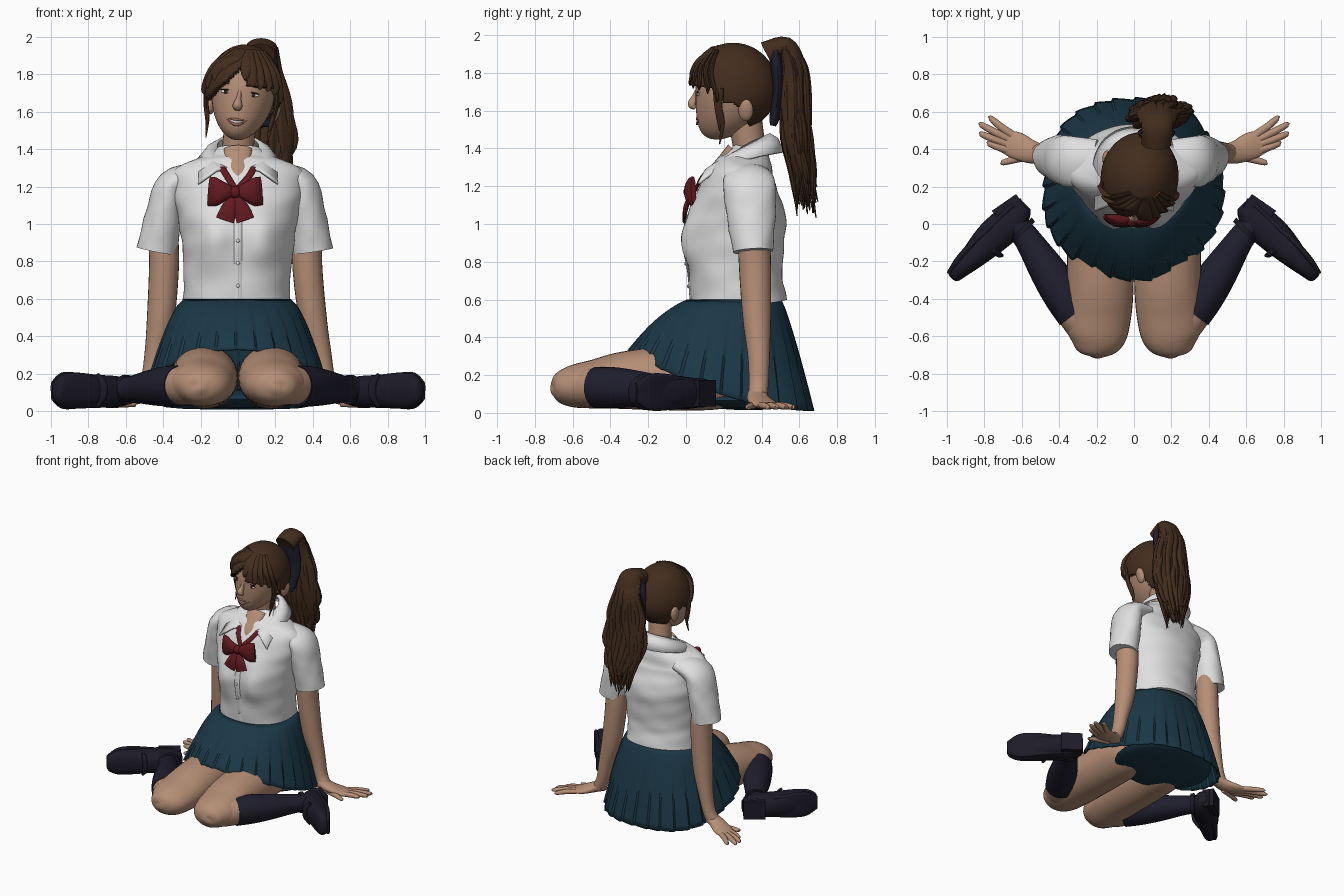
import bpy, bmesh, math, random
from math import sin, cos, pi, radians
from mathutils import Vector, Matrix

if "Cube" in bpy.data.objects:
    bpy.data.objects.remove(bpy.data.objects["Cube"])

random.seed(4)


def mat(name, r, g, b):
    m = bpy.data.materials.new(name)
    m.diffuse_color = (r, g, b, 1)
    m.use_nodes = True
    m.node_tree.nodes["Principled BSDF"].inputs["Base Color"].default_value = m.diffuse_color
    return m


SKIN = mat("skin", .46, .27, .18)
WHITE = mat("shirt white", .74, .74, .74)
TEAL = mat("skirt teal", .011, .039, .062)
NAVY = mat("sock navy", .014, .013, .027)
SHOE = mat("shoe dark", .012, .011, .021)
HAIR = mat("hair brown", .056, .026, .013)
RED = mat("bow red", .12, .010, .014)
LIP = mat("lip rose", .33, .14, .09)
DARK = mat("eye dark", .03, .018, .012)


def finish(name, bm, m, M=None, angle=45):
    if M:
        bm.transform(M)
    bmesh.ops.recalc_face_normals(bm, faces=bm.faces)
    me = bpy.data.meshes.new(name)
    bm.to_mesh(me)
    bm.free()
    me.materials.append(m)
    me.shade_smooth()
    me.set_sharp_from_angle(angle=radians(angle))
    ob = bpy.data.objects.new(name, me)
    bpy.context.collection.objects.link(ob)
    return ob


def thicken(ob, t, offset=-1):
    mod = ob.modifiers.new("thickness", 'SOLIDIFY')
    mod.thickness, mod.offset = t, offset


def spline(pts, sub):
    """Catmull-Rom through tuples of any length."""
    out = []
    for i in range(len(pts) - 1):
        a, b, c, d = pts[max(i-1, 0)], pts[i], pts[i+1], pts[min(i+2, len(pts)-1)]
        for k in range(sub):
            t = k / sub
            out.append([.5*(2*q + (r-p)*t + (2*p-5*q+4*r-s)*t*t + (3*q-p-3*r+s)*t**3)
                        for p, q, r, s in zip(a, b, c, d)])
    return out + [list(pts[-1])]


def tube(name, pts, m, ref=(1, 0, 0), n=24, sub=5, side=1, M=None, power=2, wob=0):
    """Loft of ovals (x, y, z, radius along ref, radius across)."""
    bm = bmesh.new()
    pts = spline(pts, sub)
    rings = []
    for i, p in enumerate(pts):
        t = (Vector(pts[min(i+1, len(pts)-1)][:3]) - Vector(pts[max(i-1, 0)][:3])).normalized()
        u = Vector(ref)
        u = (u - t * u.dot(t)).normalized()
        v = t.cross(u)
        ring = []
        for k in range(n):
            a = 2 * pi * k / n
            f = (abs(cos(a))**power + abs(sin(a))**power) ** (-1/power)
            f *= 1 + wob * sin(5*a + 31*p[2]) + wob * sin(3*a - 47*p[2])
            q = Vector(p[:3]) + (u * (cos(a)*max(p[3], .002)) + v * (sin(a)*max(p[4], .002))) * f
            ring.append(bm.verts.new((q.x * side, q.y, q.z)))
        rings.append(ring)
    for r, s in zip(rings, rings[1:]):
        for k in range(n):
            bm.faces.new((r[k], r[(k+1) % n], s[(k+1) % n], s[k]))
    bm.faces.new(rings[0])
    bm.faces.new(rings[-1])
    return finish(name, bm, m, M)


def ball(name, c, r, m, M=None, rot=0, seg=24):
    bm = bmesh.new()
    bmesh.ops.create_uvsphere(bm, u_segments=seg, v_segments=seg//2, radius=1)
    bm.transform(Matrix.Translation(c) @ Matrix.Rotation(rot, 4, 'Y') @ Matrix.Diagonal((*r, 1)))
    return finish(name, bm, m, M)


# ---------- shirt body, with the chest swelled forward ----------
body = tube("shirt_body", [(-.01, .28, .57, .285, .255), (-.005, .265, .72, .285, .245),
                           (0, .27, .9, .3, .25), (0, .275, 1.05, .325, .255), (0, .285, 1.17, .35, .215),
                           (0, .305, 1.26, .36, .175), (0, .325, 1.32, .27, .14), (0, .335, 1.36, .18, .115),
                           (0, .345, 1.4, .12, .09)], WHITE, n=80, sub=6, power=2.2, wob=.006)
for v in body.data.vertices:
    if v.co.y < .27:
        g = sum(math.exp(-(v.co.x - s*.135)**2/.011 - (v.co.z - .91)**2/.017) for s in (-1, 1))
        v.co.y -= .062 * g
tube("shirt_placket", [(0, .025, .6, .022, .006), (0, .012, .75, .022, .006), (0, -.012, .9, .022, .008),
                       (0, .006, 1.05, .022, .008)], WHITE, n=8)
for z, y in ((.67, .012), (.79, -.002), (.91, -.02), (1.02, -.008)):
    ball("button", (0, y, z), (.01, .006, .01), WHITE, seg=12)

# collar: a folded band that drops to a point on each side of the front
bm = bmesh.new()
rows = []
for i in range(81):
    s = i / 40 - 1
    a, w = s * radians(156), abs(s)**5
    sg = 1 if s > 0 else -1
    top = (.11*sin(a), .335 + .105*cos(a) - w*.09, 1.425 + .05*cos(a) - w*.08)
    mid = (.16*sin(a) + sg*w*.05, .332 + .15*cos(a) - w*.09, 1.405 + .045*cos(a) - w*.08)
    low = (.205*sin(a) + sg*w*.13, .33 + .185*cos(a) - w*.095, 1.35 + .03*cos(a) - w*.11)
    rows.append([bm.verts.new(p) for p in (top, mid, low)])
for r, q in zip(rows, rows[1:]):
    for k in (0, 1):
        bm.faces.new((r[k], q[k], q[k+1], r[k+1]))
thicken(finish("shirt_collar", bm, WHITE), .014, 0)

# ---------- bow ----------
for s in (-1, 1):
    tube("bow_wing", [(-.015, .03, 1.17, .022, .02), (-.015+s*.05, .02, 1.172, .048, .03),
                      (-.015+s*.1, .025, 1.172, .075, .03), (-.015+s*.14, .04, 1.175, .078, .015)],
         RED, ref=(0, 0, 1), n=16)
    tube("bow_tail", [(-.015, .03, 1.16, .015, .012), (-.015+s*.03, 0, 1.09, .04, .014),
                      (-.015+s*.055, -.01, 1.02, .05, .008)], RED, n=12)
    tube("bow_strap", [(-.01, .05, 1.18, .015, .01), (s*.055, .085, 1.25, .018, .01),
                       (s*.085, .135, 1.3, .018, .01)], RED, n=10)
ball("bow_knot", (-.015, .015, 1.17), (.03, .028, .034), RED)

# ---------- neck, arms, hands ----------
tube("neck", [(0, .335, 1.27, .09, .08), (0, .335, 1.4, .085, .085), (.015, .31, 1.56, .085, .09)], SKIN)
tube("open_neckline", [(0, .1, 1.235, .008, .008), (0, .132, 1.285, .04, .014), (0, .185, 1.34, .065, .02),
                       (0, .245, 1.4, .075, .03)], SKIN, n=16)
for s in (-1, 1):
    e = .025 if s < 0 else 0
    tube("sleeve", [(.2, .33, 1.265, .12, .06), (.335+e/2, .335, 1.21, .137, .085),
                    (.37+e, .345, 1.05, .13, .098), (.4+e*1.4, .355, .855, .106, .108)],
         WHITE, ref=(0, 1, 0), side=s, n=32, wob=.012)
    tube("arm", [(.375+e, .36, .95, .08, .085), (.37+e, .365, .78, .08, .085),
                 (.40+e/2, .375, .5, .074, .075), (.445, .385, .3, .055, .058),
                 (.475, .385, .16, .046, .052), (.505, .38, .085, .05, .05)], SKIN, side=s)
    tube("palm", [(.48, .375, .1, .045, .05), (.55, .385, .07, .036, .062),
                  (.63, .42, .045, .026, .072), (.69, .44, .035, .016, .06)],
         SKIN, ref=(0, 0, 1), side=s)
    for bx, by, tx, ty in ((.65, .475, .775, .565), (.67, .455, .825, .53), (.68, .43, .825, .48),
                           (.67, .395, .785, .43), (.55, .365, .71, .328)):
        tube("finger", [(bx, by, .04, .018, .022), ((bx+tx)/2, (by+ty)/2, .038, .018, .02),
                        (tx-.01, ty, .03, .013, .015), (tx, ty, .028, .004, .004)],
             SKIN, ref=(0, 0, 1), side=s, n=12, sub=4)

# ---------- skirt: pleated loft, hem high on the thighs and low at the back ----------
bm = bmesh.new()
N, T, rows = 224, 14, []
for j in range(T + 1):
    t = j / T
    row = []
    for i in range(N):
        a = 2 * pi * i / N
        sx, cy = sin(a), cos(a)                     # cy = 1 is the front
        f = (abs(sx)**2.2 + abs(cy)**2.2) ** (-1/2.2)
        h = t ** (.85 - .2 * abs(sx))
        saw = (a * 28 / (2*pi)) % 1
        k = f * (1 + t * (.034 * saw - .02 + .014 * sin(5*a + 1)))
        hem = .012 + .32 * ((cy + 1) / 2) ** 1.9
        x = -.005 + sx * k * (.285 + (.485 - .285) * h)
        y = .255 + (.19 - .255) * h - cy * k * (.25 + (.49 - .25) * h)
        row.append(bm.verts.new((x, y, .6 + (hem - .6) * t + .02 * sin(pi*t) * max(cy, 0))))
    rows.append(row)
for r, q in zip(rows, rows[1:]):
    for i in range(N):
        bm.faces.new((r[i], r[(i+1) % N], q[(i+1) % N], q[i]))
thicken(finish("skirt", bm, TEAL, angle=30), .01)
ball("skirt_seat", (0, .33, .065), (.38, .31, .05), TEAL)

# ---------- legs, socks, shoes ----------
for s in (-1, 1):
    tube("thigh", [(.16, .3, .18, .1, .1), (.17, .18, .18, .165, .16), (.178, -.1, .182, .178, .168),
                   (.18, -.33, .172, .178, .152), (.19, -.48, .153, .176, .13),
                   (.2, -.6, .14, .158, .112), (.215, -.675, .133, .105, .08),
                   (.22, -.705, .13, .05, .04), (.222, -.712, .13, .005, .005)], SKIN, side=s, n=32)
    tube("shin", [(.2, -.6, .135, .09, .1), (.26, -.53, .137, .105, .11), (.34, -.43, .138, .1, .102)],
         SKIN, ref=(0, 0, 1), side=s)
    tube("sock", [(.305, -.475, .135, .109, .112), (.38, -.37, .133, .108, .11), (.46, -.25, .127, .095, .098),
                  (.57, -.08, .118, .07, .072), (.64, .0, .115, .068, .07)], NAVY, ref=(0, 0, 1), side=s)
    tube("shoe_upper", [(.575, .1, .105, .045, .03), (.6, .075, .105, .07, .06), (.665, .01, .105, .084, .09),
                        (.76, -.075, .107, .088, .09), (.85, -.165, .11, .096, .07),
                        (.92, -.235, .11, .092, .05), (.965, -.28, .108, .06, .035),
                        (.975, -.29, .108, .02, .01)], SHOE, ref=(0, 0, 1), side=s, power=2.4)
    tube("shoe_sole", [(.60, .125, .105, .06, .014), (.66, .09, .105, .076, .016), (.75, .0, .107, .08, .016),
                       (.86, -.1, .11, .096, .016), (.94, -.19, .11, .096, .016),
                       (.99, -.265, .108, .05, .012)], SHOE, ref=(0, 0, 1), side=s, power=4)
    tube("shoe_opening", [(.585, -.045, .115, .078, .08), (.605, -.025, .115, .08, .084)],
         SHOE, ref=(0, 0, 1), side=s)
    tube("shoe_strap", [(.75, -.14, .19, .012, .02), (.72, -.165, .15, .02, .012),
                        (.72, -.165, .08, .02, .012), (.75, -.14, .03, .012, .02)], SHOE, side=s, n=10)
    bm = bmesh.new()                                # heel block
    f = bm.faces.new([bm.verts.new((s*x, y, .035)) for x, y in
                      ((.58, .09), (.63, .16), (.76, .07), (.71, .015))])
    up = bmesh.ops.extrude_face_region(bm, geom=[f])['geom']
    bmesh.ops.translate(bm, vec=(0, 0, .14), verts=[v for v in up if isinstance(v, bmesh.types.BMVert)])
    finish("shoe_heel", bm, SHOE)

# ---------- head (local space, then tilted and turned) ----------
HM = Matrix.Translation((.03, .25, 1.71)) @ Matrix.Rotation(radians(7), 4, 'Y') @ Matrix.Rotation(radians(-6), 4, 'Z')


def shape(d, rx, ry, up, low):
    x, y, z = d
    if z >= 0:
        return Vector((x*rx, y*ry, z*up))
    return Vector((x*rx*(1 - .1*z*z), y*ry - .09*z*z, z*low))


def face_y(x, z):
    zn = min(z / .265, 0)
    return -.2 * math.sqrt(max(0, 1 - zn*zn - (x/.168)**2)) - .09*zn*zn


def skull(rx, ry, up, low, seg):
    bm = bmesh.new()
    bmesh.ops.create_uvsphere(bm, u_segments=seg, v_segments=seg*3//4, radius=1)
    for v in bm.verts:
        v.co = shape(v.co, rx, ry, up, low)
    return bm


finish("head", skull(.168, .2, .23, .265, 48), SKIN, HM)
tube("nose", [(0, -.19, .0, .01, .01), (0, -.203, -.045, .014, .02), (0, -.22, -.08, .026, .022),
              (0, -.2, -.098, .02, .012)], SKIN, M=HM, n=16)
for s in (-1, 1):
    x = s * .075
    y = face_y(x, -.015)
    ball("eye_white", (x, y, -.015), (.028, .008, .01), WHITE, HM)
    ball("iris", (x, y-.005, -.015), (.011, .005, .01), DARK, HM)
    ball("eyelid", (x, y-.002, -.004), (.032, .007, .004), DARK, HM, rot=s*.1)
    ball("brow", (x, face_y(x, .03), .03), (.036, .006, .004), HAIR, HM, rot=s*.12)
    ball("ear", (s*.178, .085, -.085), (.022, .04, .06), SKIN, HM, rot=s*.15)
for name, drop, r, m in (("upper_lip", .004, .007, LIP), ("lower_lip", .03, .008, LIP), ("teeth", .017, .009, WHITE)):
    w = .06 if m is LIP else .045
    tube(name, [(k*w, face_y(k*w, -.165) - (0 if m is LIP else -.003), -.148 - drop*(1-k*k) - .004,
                 r*(1.1-abs(k)), .007*(1.1-abs(k))) for k in (-1, -.5, 0, .5, 1)],
         m, ref=(0, 0, 1), M=HM, n=10)

# ---------- hair ----------
bm = skull(.207, .24, .25, .26, 96)


def opening(c):
    if c.y > -.03:                                  # ears and nape
        return c.z < (-.04 - max(0, c.y) * .5 if c.y < .1 else -.21)
    if c.x < 0:
        line = .14 + 1.1 * c.x
    else:
        line = max(.14 - 2.4 * c.x, .03)
    return c.z < line


bmesh.ops.delete(bm, geom=[f for f in bm.faces if opening(f.calc_center_median())], context='FACES')
thicken(finish("hair_cap", bm, HAIR, HM), .035)


def on_hair(az, el, r):
    """Point on the hair surface; az 0 is the front, el in degrees."""
    a, e = radians(az), radians(el)
    p = shape((sin(a)*cos(e), -cos(a)*cos(e), sin(e)), .205, .236, .25, .26)
    return (*p, r, r*.45)


for az0, el0, az1, el1 in ((5, 60, 7, 14), (10, 62, 18, 6), (20, 62, 31, 4), (30, 60, 45, 3),
                           (40, 60, 60, 0), (50, 60, 74, -10), (-5, 60, -30, 22), (-15, 60, -44, 8),
                           (-25, 60, -58, -2), (-38, 60, -72, -10)):
    mid = on_hair((az0+az1)/2, (el0+el1)/2, .03)
    tube("bang", [on_hair(az0, el0, .02), mid, on_hair(az1, el1+8, .026), on_hair(az1, el1, .006)],
         HAIR, M=HM, n=10)
for s in (-1, 1):
    for dx, end in ((0, -.27), (.012, -.2)):
        tube("side_lock", [(s*.18, -.05-dx, .05, .022, .03), (s*.19, -.06, -.06, .014, .022),
                           (s*.172, -.04-dx, -.16, .012, .014), (s*.165, -.055, end, .003, .003)],
             HAIR, M=HM, n=10)

# ponytail: a core with loose wavy strands around it
CORE = [(.12, .43, 1.9, .08, .07), (.125, .53, 1.94, .085, .05), (.125, .575, 1.83, .1, .06),
        (.13, .575, 1.65, .135, .07), (.135, .59, 1.45, .165, .07), (.14, .615, 1.28, .125, .06),
        (.14, .63, 1.1, .02, .02)]
tube("ponytail", CORE, HAIR, n=28)
for i in range(50):
    a, end = random.uniform(0, 2*pi), random.uniform(1.03, 1.3)
    pts = []
    for j, (x, y, z, rx, ry) in enumerate(CORE[1:]):
        w = .02 * sin(j*2.1 + i) * (j > 1)
        k = .9 if j < 5 else 2.8
        zz = z if j < 4 else (z + .03*sin(i) if j == 4 else end)
        pts.append((x + rx*k*cos(a) + w, y + ry*k*sin(a)*(.6 if j == 0 else 1) + w*.6, zz,
                    (.014, .02, .022, .021, .017, .003)[j], (.014, .018, .018, .017, .014, .003)[j]))
    tube("ponytail_strand", pts, HAIR, n=8, sub=4)
ball("hair_tie", (.12, .475, 1.9), (.09, .035, .07), NAVY)
tube("hair_ribbon", [(.12, .46, 1.96, .05, .02), (.12, .475, 1.88, .09, .035), (.12, .49, 1.72, .1, .03),
                     (.12, .47, 1.57, .07, .028), (.12, .46, 1.52, .05, .015)], NAVY, n=20)
